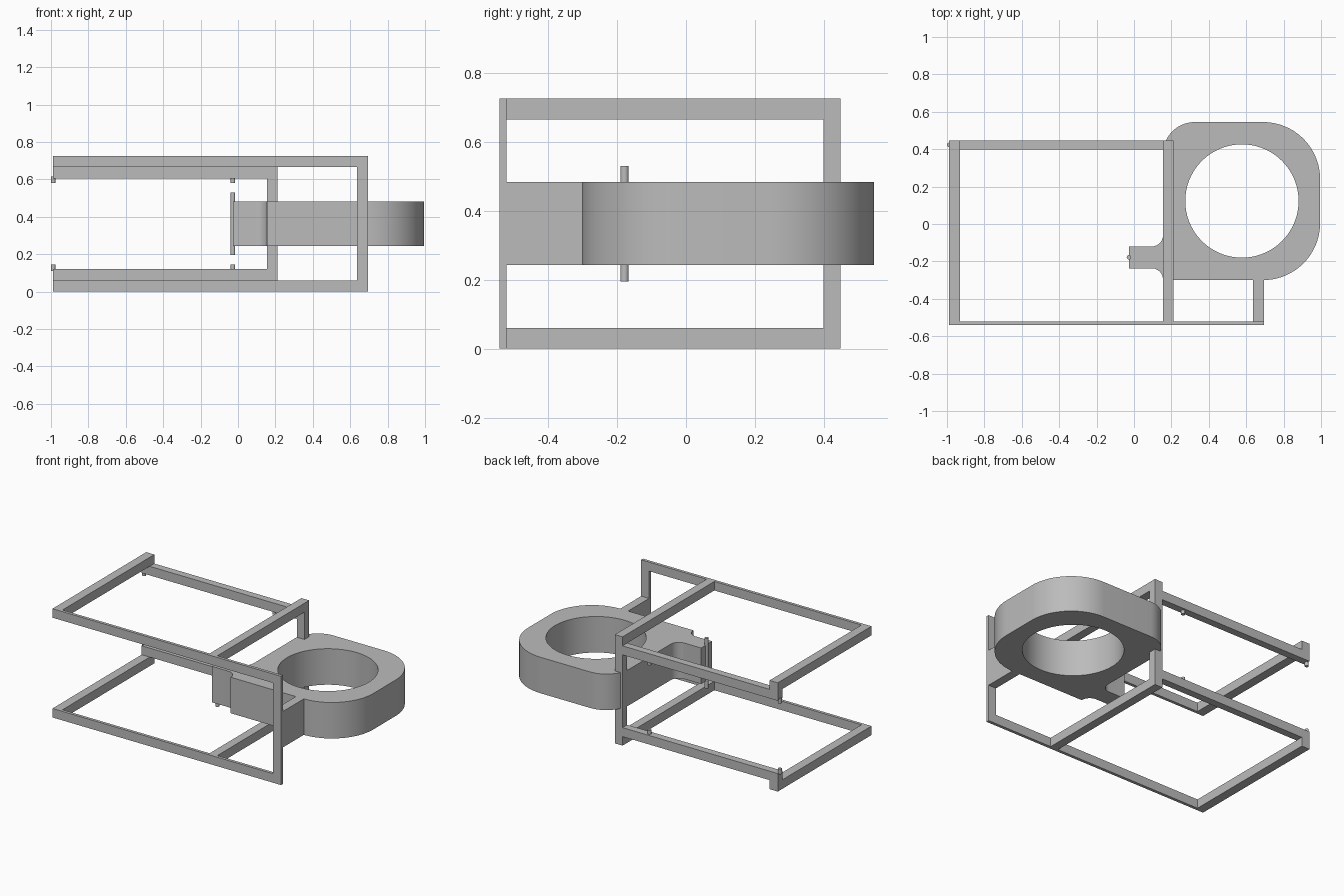
import bpy, bmesh
from math import radians, cos, sin, tau
from mathutils import Matrix

cube = bpy.data.objects.get("Cube")
if cube:
    bpy.data.objects.remove(cube, do_unlink=True)

grey = bpy.data.materials.new("plain grey")
grey.use_nodes = True
grey.diffuse_color = (0.5, 0.5, 0.5, 1)
grey.node_tree.nodes["Principled BSDF"].inputs["Base Color"].default_value = (0.5, 0.5, 0.5, 1)

TOP = 0.725      # overall height
T = 0.06         # bar thickness
LEFT, INNER, OUTER = -0.99, 0.155, 0.637
FRONT, FRONT_IN, BACK_IN, BACK = -0.54, -0.52, 0.398, 0.447


def finish(name, bm):
    bmesh.ops.recalc_face_normals(bm, faces=bm.faces)
    mesh = bpy.data.meshes.new(name)
    bm.to_mesh(mesh)
    bm.free()
    mesh.materials.append(grey)
    obj = bpy.data.objects.new(name, mesh)
    bpy.context.collection.objects.link(obj)
    return obj


def smooth(obj):
    bpy.ops.object.select_all(action='DESELECT')
    obj.select_set(True)
    bpy.context.view_layer.objects.active = obj
    bpy.ops.object.shade_smooth_by_angle(angle=radians(30))


def box(name, x, y, z):
    bm = bmesh.new()
    size = [b - a for a, b in (x, y, z)]
    mid = [(a + b) / 2 for a, b in (x, y, z)]
    bmesh.ops.create_cube(bm, size=1, matrix=Matrix.Translation(mid) @ Matrix.Diagonal((*size, 1)))
    return finish(name, bm)


def pin(name, x, y, z0, z1):
    bm = bmesh.new()
    bmesh.ops.create_cone(bm, cap_ends=True, segments=24, radius1=0.012, radius2=0.012,
                          depth=z1 - z0, matrix=Matrix.Translation((x, y, (z0 + z1) / 2)))
    smooth(finish(name, bm))


def arc(cx, cy, r, start, end, n=16):
    angles = [radians(start + (end - start) * i / n) for i in range(n + 1)]
    return [(cx + r * cos(a), cy + r * sin(a)) for a in angles]


# Upper and lower frames, mirrored about mid height
for level, flip in (("lower", False), ("upper", True)):
    def span(a, b):
        return (TOP - b, TOP - a) if flip else (a, b)

    rail = span(0, T)
    box(level + "_front_bar", (LEFT, 0.695), (FRONT, FRONT_IN), rail)
    box(level + "_side_bar", (LEFT, LEFT + T), (FRONT_IN, BACK), rail)
    box(level + "_cross_bar", (INNER, 0.212), (FRONT_IN, BACK), rail)
    box(level + "_back_bar", (LEFT, INNER), (BACK_IN, BACK), span(T, 2 * T))
    for side, x in (("outer", -0.988), ("inner", -0.027)):
        pin(f"{level}_{side}_hinge_pin", x, 0.423, *span(2 * T - 0.01, 0.145))

# Uprights joining the frames
box("back_post", (INNER, 0.212), (BACK_IN, BACK), (T, TOP - T))
box("front_post", (OUTER, 0.695), (FRONT, FRONT_IN), (T, TOP - T))

# Ring holder: rounded body with hinge tab and round opening
Z0, Z1 = 0.243, 0.483
outline = (arc(0.69, 0.005, 0.305, -90, 0, 24) + arc(0.69, 0.24, 0.305, 0, 90, 24)
           + arc(0.325, 0.375, 0.17, 90, 180)
           + arc(0.095, -0.06, 0.06, 0, -90) + [(-0.027, -0.12), (-0.027, -0.237)]
           + arc(0.095, -0.297, 0.06, 90, 0) + [(INNER, -0.30)])
hole = [(0.577 + 0.303 * cos(tau * i / 72), 0.123 + 0.303 * sin(tau * i / 72)) for i in range(72)]

curve = bpy.data.curves.new("ring_holder", 'CURVE')
curve.dimensions = '2D'
curve.fill_mode = 'BOTH'
curve.extrude = (Z1 - Z0) / 2
for points in (outline, hole):
    spline = curve.splines.new('POLY')
    spline.points.add(len(points) - 1)
    for p, (px, py) in zip(spline.points, points):
        p.co = (px, py, 0, 1)
    spline.use_cyclic_u = True
temp = bpy.data.objects.new("ring_profile", curve)
bpy.context.collection.objects.link(temp)
bpy.context.view_layer.update()
bm = bmesh.new()
bm.from_mesh(temp.to_mesh())
bpy.data.objects.remove(temp, do_unlink=True)
bmesh.ops.remove_doubles(bm, verts=bm.verts, dist=0.0005)
bmesh.ops.translate(bm, verts=bm.verts, vec=(0, 0, (Z0 + Z1) / 2))
smooth(finish("ring_holder", bm))

# Arm tying the ring holder to the front post, and the tab's hinge pin
box("support_arm", (OUTER, 0.695), (FRONT_IN, -0.295), (Z0, Z1))
pin("tab_hinge_pin", -0.027, -0.178, 0.195, 0.53)
